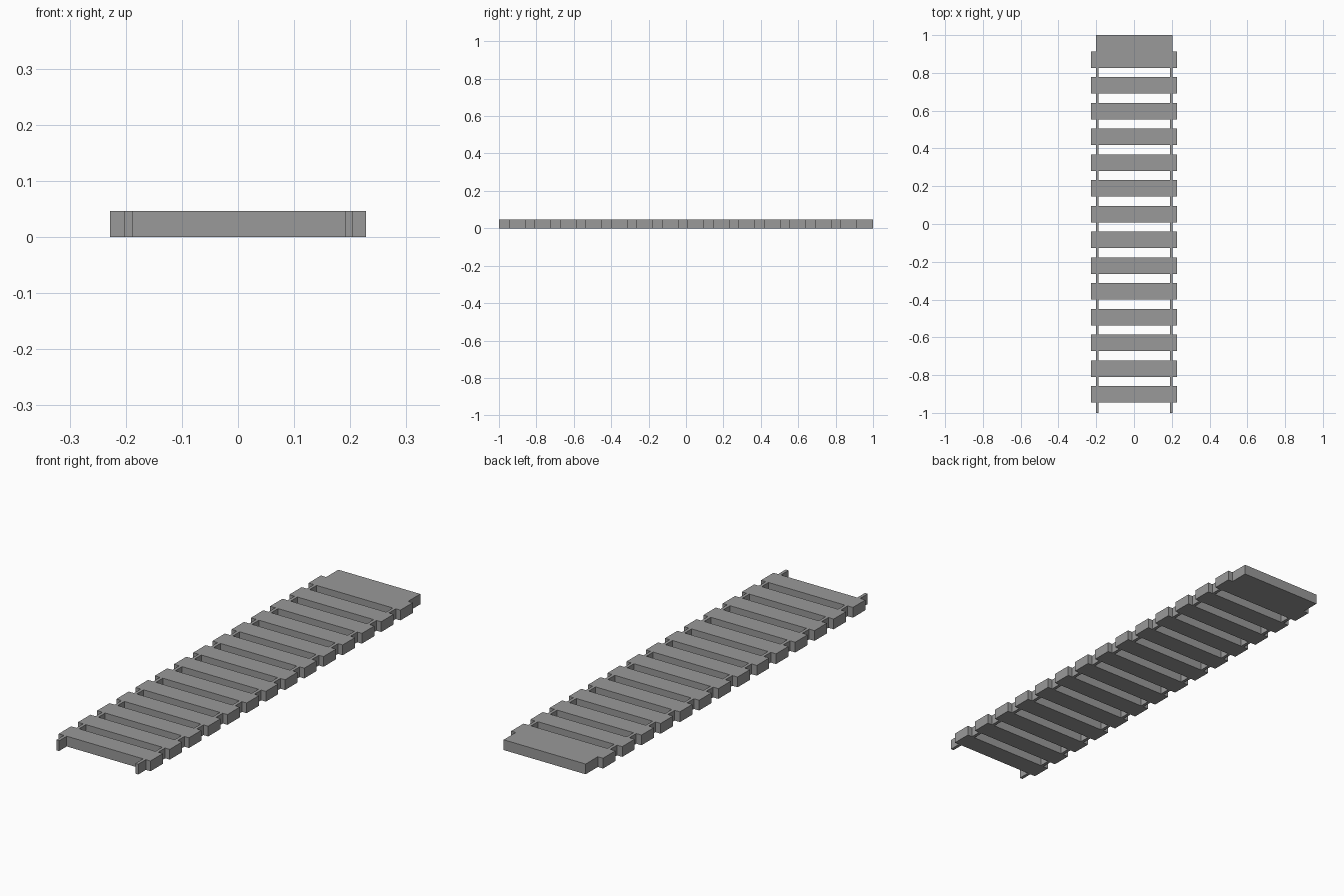
import bpy

cube = bpy.data.objects.get("Cube")
if cube:
    bpy.data.objects.remove(cube, do_unlink=True)

grey = bpy.data.materials.new("plain grey")
grey.use_nodes = True
colour = (0.32, 0.32, 0.32, 1)
grey.diffuse_color = colour
grey.node_tree.nodes["Principled BSDF"].inputs["Base Color"].default_value = colour

HEIGHT = 0.046
LEFT, RIGHT = 0.205, -0.202
RAIL = 0.014
PLANKS, FIRST, PITCH, DEPTH = 14, -0.902, 0.1363, 0.088


def box(name, x0, x1, y0, y1):
    """Full-height block between the given x and y limits."""
    bpy.ops.mesh.primitive_cube_add(
        size=1, location=((x0 + x1) / 2, (y0 + y1) / 2, HEIGHT / 2))
    ob = bpy.context.object
    ob.name = name
    ob.scale = (x1 - x0, y1 - y0, HEIGHT)
    bpy.ops.object.transform_apply(location=False, rotation=False, scale=True)
    ob.data.materials.append(grey)
    return ob


# Long side rails
box("left_rail", LEFT - RAIL, LEFT, -1, 0.9)
box("right_rail", RIGHT, RIGHT + RAIL, -1, 0.9)

# Evenly spaced cross planks
for i in range(PLANKS):
    y = FIRST + i * PITCH
    box(f"plank_{i + 1}", -0.228, 0.228, y - DEPTH / 2, y + DEPTH / 2)

# Solid landing behind the last plank
last_edge = FIRST + (PLANKS - 1) * PITCH + DEPTH / 2
box("end_landing", RIGHT, LEFT, last_edge, 1)
